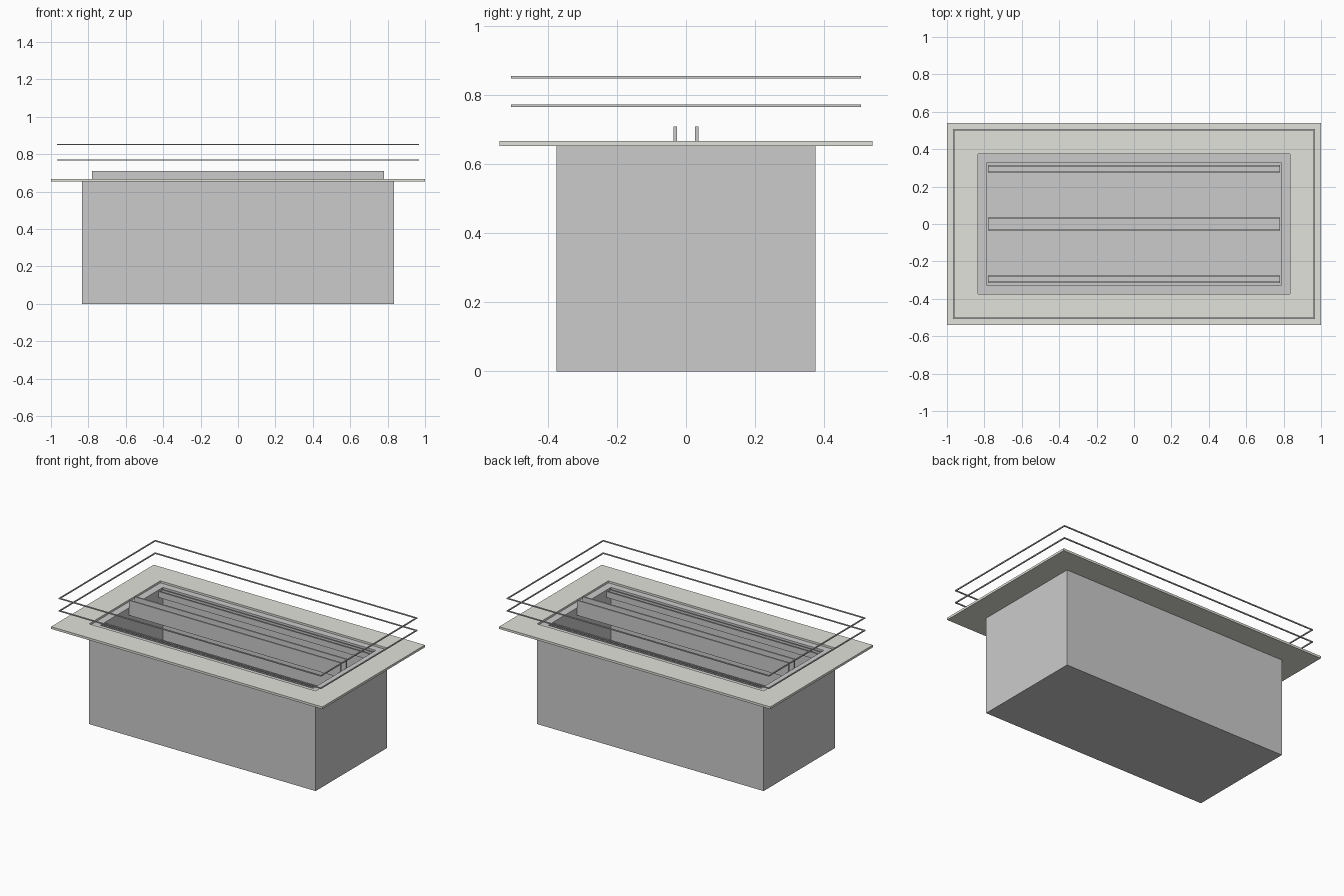
import bpy, bmesh

if "Cube" in bpy.data.objects:
    bpy.data.objects.remove(bpy.data.objects["Cube"])


def prism(bm, x0, x1, y0, y1, z0, z1):
    """Add one axis-aligned box to the mesh."""
    r = bmesh.ops.create_cube(bm, size=1)
    for v in r["verts"]:
        v.co = ((x0 if v.co.x < 0 else x1),
                (y0 if v.co.y < 0 else y1),
                (z0 if v.co.z < 0 else z1))


def finish(bm, name, mat=None):
    bmesh.ops.recalc_face_normals(bm, faces=bm.faces)
    me = bpy.data.meshes.new(name)
    bm.to_mesh(me)
    bm.free()
    ob = bpy.data.objects.new(name, me)
    bpy.context.collection.objects.link(ob)
    if mat:
        me.materials.append(mat)
    return ob


def frame(name, outer, inner, z0, z1, mat=None, floor=None):
    """Rectangular ring; with a floor height it becomes an open tub."""
    bm = bmesh.new()

    def loop(half, z):
        a, b = half
        return [bm.verts.new((sx * a, sy * b, z))
                for sx, sy in ((-1, -1), (1, -1), (1, 1), (-1, 1))]

    low_in = z0 if floor is None else floor
    loops = [loop(outer, z0), loop(outer, z1), loop(inner, z1), loop(inner, low_in)]
    count = 4 if floor is None else 3
    for k in range(count):
        a, b = loops[k], loops[(k + 1) % 4]
        for i in range(4):
            j = (i + 1) % 4
            bm.faces.new((a[i], a[j], b[j], b[i]))
    if floor is not None:
        bm.faces.new(loops[0])
        bm.faces.new(loops[3])
    return finish(bm, name, mat)


def channel(name, y0, y1, z0, z1, t):
    """Open-topped U channel running along x."""
    profile = [(y0, z1), (y0, z0), (y1, z0), (y1, z1),
               (y1 - t, z1), (y1 - t, z0 + t), (y0 + t, z0 + t), (y0 + t, z1)]
    bm = bmesh.new()
    face = bm.faces.new([bm.verts.new((-0.78, y, z)) for y, z in profile])
    ext = bmesh.ops.extrude_face_region(bm, geom=[face], use_keep_orig=True)
    for g in ext["geom"]:
        if isinstance(g, bmesh.types.BMVert):
            g.co.x = 0.78
    return finish(bm, name)


stone = bpy.data.materials.new("countertop_stone")
stone.diffuse_color = (0.76, 0.76, 0.71, 1)
stone.use_nodes = True
stone.node_tree.nodes["Principled BSDF"].inputs["Base Color"].default_value = stone.diffuse_color

# Thick-walled tub and the flat surround around its mouth
frame("tub", (0.835, 0.375), (0.785, 0.33), 0, 0.655, floor=0.05)
frame("surround", (1.0, 0.54), (0.835, 0.375), 0.653, 0.668, stone)

# Central raised channel and a lower rail along each long wall
channel("centre_channel", -0.036, 0.036, 0.61, 0.71, 0.01)
for side, name in ((-1, "front_rail"), (1, "back_rail")):
    a, b = sorted((side * 0.275, side * 0.315))
    channel(name, a, b, 0.61, 0.65, 0.008)

# Two thin guard frames floating above the surround
for name, z, h in (("lower_guard", 0.769, 0.0035), ("upper_guard", 0.852, 0.0035)):
    frame(name, (0.967, 0.507), (0.960, 0.500), z - h, z + h)
